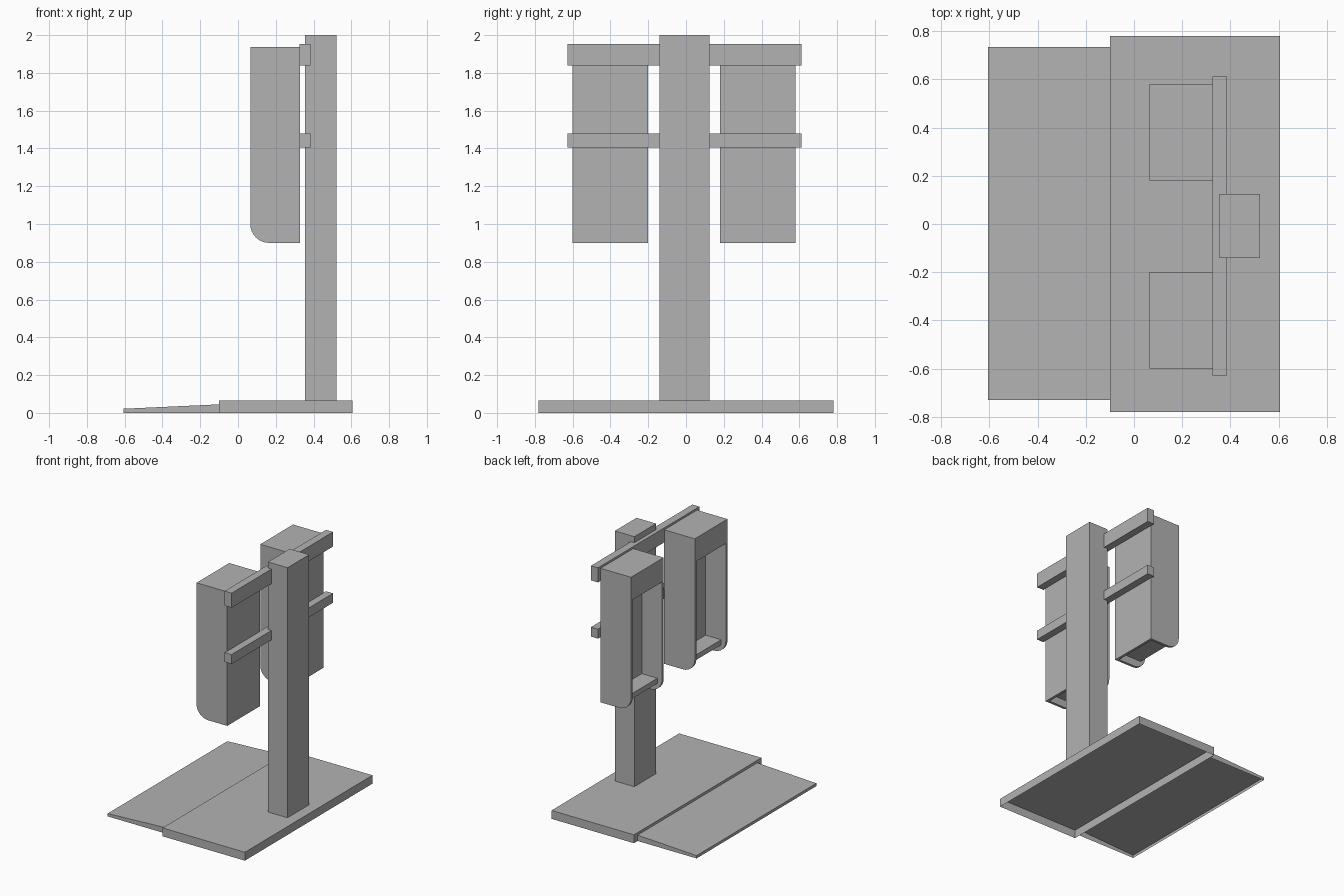
import bpy
import bmesh
import math

cube = bpy.data.objects.get("Cube")
if cube:
    bpy.data.objects.remove(cube, do_unlink=True)

GREY = (0.45, 0.45, 0.45, 1)
grey = bpy.data.materials.new("plain_grey")
grey.use_nodes = True
grey.diffuse_color = GREY
grey.node_tree.nodes["Principled BSDF"].inputs["Base Color"].default_value = GREY


def prism(name, profile, y0, y1, open_bottom=False):
    """Extrude an (x, z) outline along y; optionally leave the underside open."""
    bm = bmesh.new()
    face = bm.faces.new([bm.verts.new((x, y0, z)) for x, z in profile])
    ext = bmesh.ops.extrude_face_region(bm, geom=[face], use_keep_orig=True)
    verts = [v for v in ext["geom"] if isinstance(v, bmesh.types.BMVert)]
    bmesh.ops.translate(bm, verts=verts, vec=(0, y1 - y0, 0))
    bmesh.ops.recalc_face_normals(bm, faces=bm.faces[:])
    if open_bottom:
        under = [f for f in bm.faces if f.normal.z < -0.9]
        bmesh.ops.delete(bm, geom=under, context='FACES_ONLY')
    mesh = bpy.data.meshes.new(name)
    bm.to_mesh(mesh)
    bm.free()
    mesh.materials.append(grey)
    obj = bpy.data.objects.new(name, mesh)
    bpy.context.collection.objects.link(obj)
    return obj


def box(name, x, y, z, open_bottom=False):
    outline = [(x[0], z[0]), (x[1], z[0]), (x[1], z[1]), (x[0], z[1])]
    return prism(name, outline, y[0], y[1], open_bottom)


# Hollow floor plate and entry ramp
box("base_plate", (-0.10, 0.605), (-0.78, 0.78), (0, 0.065), True)
prism("ramp", [(-0.605, 0), (-0.10, 0), (-0.10, 0.045), (-0.605, 0.022)],
      -0.73, 0.735, True)

# Column and crossbars
box("column", (0.355, 0.522), (-0.14, 0.125), (0.065, 2.0))
box("upper_crossbar", (0.325, 0.385), (-0.628, 0.612), (1.84, 1.953))
box("lower_crossbar", (0.325, 0.385), (-0.628, 0.612), (1.405, 1.478))

# Two hanging cabinets, open at the front and below the shelf
FRONT, BACK, LOW, HIGH, WALL, R = 0.065, 0.328, 0.90, 1.937, 0.02, 0.10
HEAD = 1.755
corner = [(FRONT + R - R * math.cos(a), LOW + R - R * math.sin(a))
          for a in (math.pi / 2 * i / 8 for i in range(9))]
side_outline = corner + [(BACK, LOW), (BACK, HIGH), (FRONT, HIGH)]

for label, y0, y1 in (("near", -0.60, -0.20), ("far", 0.18, 0.58)):
    inner = (y0 + WALL, y1 - WALL)
    prism(label + "_cabinet_outer_side", side_outline, y0, inner[0])
    prism(label + "_cabinet_inner_side", side_outline, inner[1], y1)
    box(label + "_cabinet_head", (FRONT, BACK), inner, (HEAD, HIGH))
    box(label + "_cabinet_back", (BACK - WALL, BACK), inner, (LOW, HEAD))
    box(label + "_cabinet_panel", (0.238, BACK - WALL), inner, (0.96, HEAD))
    box(label + "_cabinet_shelf", (0.105, 0.238), inner, (0.96, 1.0))
